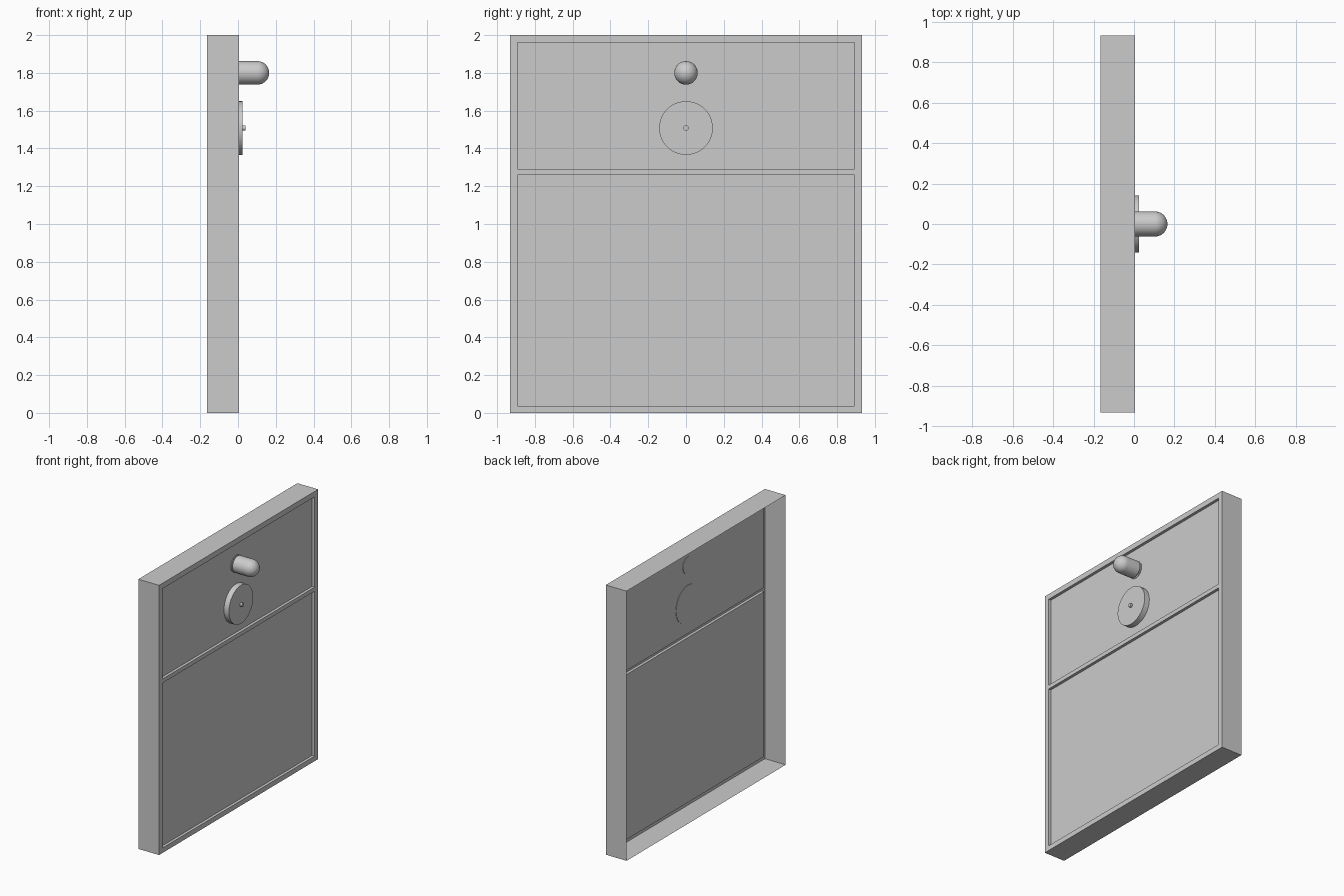
import bpy, bmesh, math
from mathutils import Vector

if "Cube" in bpy.data.objects:
    bpy.data.objects.remove(bpy.data.objects["Cube"])

FRONT, BACK, PANEL = 0.005, -0.165, -0.016


def add_object(name, bm, smooth=False):
    bmesh.ops.recalc_face_normals(bm, faces=bm.faces)
    mesh = bpy.data.meshes.new(name)
    bm.to_mesh(mesh)
    bm.free()
    ob = bpy.data.objects.new(name, mesh)
    bpy.context.collection.objects.link(ob)
    if smooth:
        bpy.ops.object.select_all(action='DESELECT')
        ob.select_set(True)
        bpy.context.view_layer.objects.active = ob
        bpy.ops.object.shade_smooth_by_angle(angle=math.radians(35))
    return ob


def lathe_x(name, profile, z, steps=48):
    """Revolve (x, radius) points around a horizontal axis at height z."""
    bm = bmesh.new()
    verts = [bm.verts.new((x, 0, z + r)) for x, r in profile]
    edges = [bm.edges.new(pair) for pair in zip(verts, verts[1:])]
    bmesh.ops.spin(bm, geom=verts + edges, cent=(0, 0, z), axis=(1, 0, 0),
                   angle=math.tau, steps=steps, use_merge=False)
    bmesh.ops.remove_doubles(bm, verts=bm.verts, dist=1e-5)
    return add_object(name, bm, smooth=True)


# Thin shell: front frame grid, two recessed panels, side walls, open back
bm = bmesh.new()
ys = [-0.932, -0.892, 0.892, 0.932]
zs = [0, 0.037, 1.26, 1.29, 1.96, 2]
grid = [[bm.verts.new((FRONT, y, z)) for z in zs] for y in ys]
panels = []
for i in range(len(ys) - 1):
    for j in range(len(zs) - 1):
        face = bm.faces.new((grid[i][j], grid[i + 1][j],
                             grid[i + 1][j + 1], grid[i][j + 1]))
        if i == 1 and j in (1, 3):
            panels.append(face)
rim = [e for e in bm.edges if e.is_boundary]

walls = bmesh.ops.extrude_edge_only(bm, edges=rim)['geom']
bmesh.ops.translate(bm, vec=Vector((BACK - FRONT, 0, 0)),
                    verts=[g for g in walls if isinstance(g, bmesh.types.BMVert)])
recess = bmesh.ops.extrude_face_region(bm, geom=panels)['geom']
bmesh.ops.translate(bm, vec=Vector((PANEL - FRONT, 0, 0)),
                    verts=[g for g in recess if isinstance(g, bmesh.types.BMVert)])
bmesh.ops.delete(bm, geom=[f for f in panels if f.is_valid], context='FACES_ONLY')
add_object("cabinet_shell", bm)

# Round dial plate with a small centre pin
base = PANEL - 0.003
lathe_x("dial_plate", [(base, 0), (base, 0.142), (0.025, 0.142), (0.025, 0)], 1.508)
lathe_x("dial_pin", [(0.02, 0), (0.02, 0.014), (0.04, 0.014), (0.04, 0)], 1.508, 24)

# Domed knob on a short neck
r, tip = 0.062, 0.165
dome = [(tip - r + r * math.sin(a), r * math.cos(a))
        for a in (math.pi / 2 * k / 12 for k in range(12))] + [(tip, 0)]
lathe_x("domed_knob", [(base, 0), (base, r), (-0.012, r), (-0.012, 0.052),
                       (-0.002, 0.052), (-0.002, r)] + dome, 1.8)
